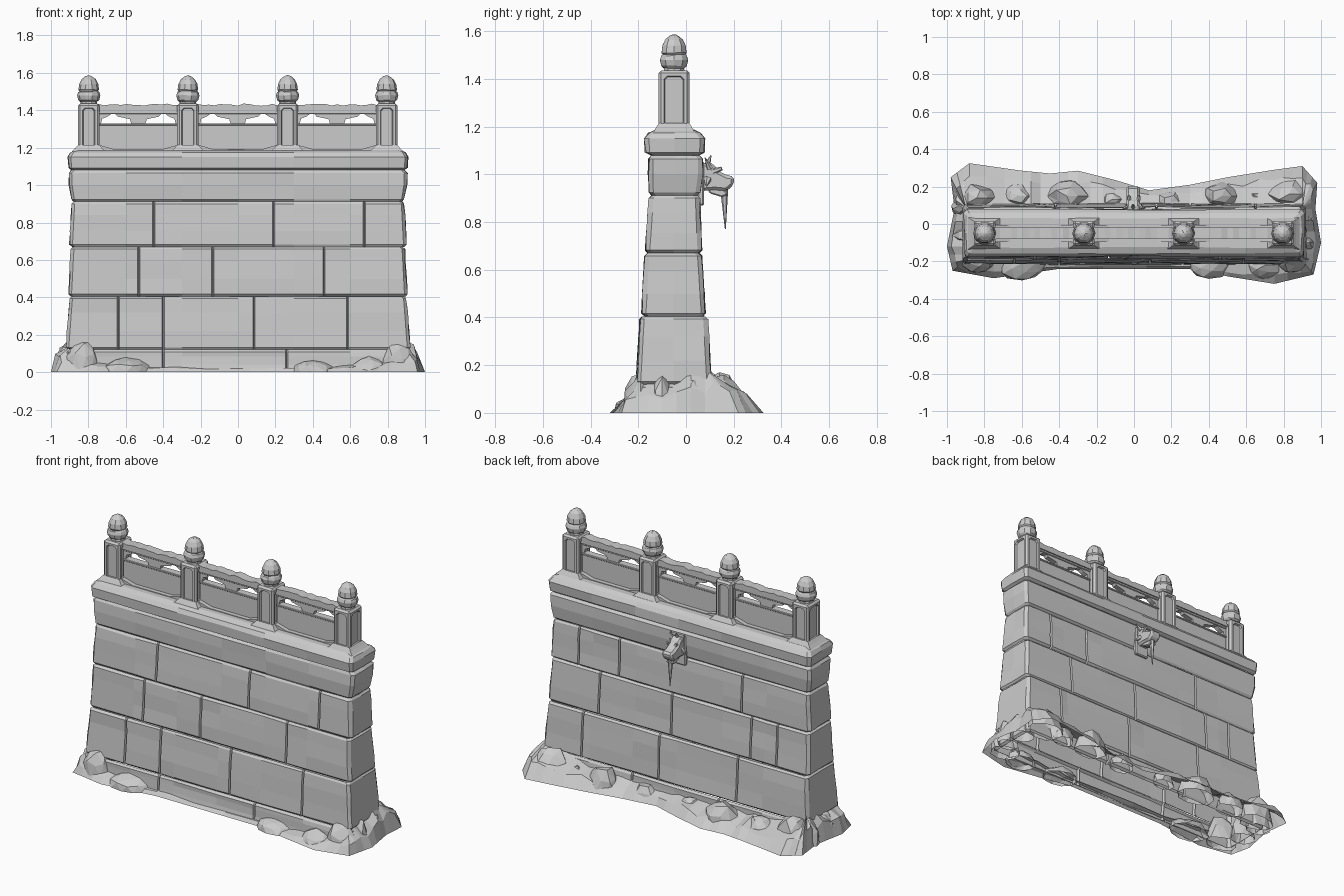
import bpy, bmesh, random
from math import cos, sin, pi
from mathutils import Vector, Matrix

random.seed(7)
if "Cube" in bpy.data.objects:
    bpy.data.objects.remove(bpy.data.objects["Cube"])

stone = bpy.data.materials.new("weathered grey stone")
stone.use_nodes = True
GREY = (0.6, 0.6, 0.6, 1)
stone.diffuse_color = GREY
stone.node_tree.nodes["Principled BSDF"].inputs["Base Color"].default_value = GREY

RAIL_Y = -0.05
POSTS = (-0.798, -0.268, 0.265, 0.795)


def wob(a):
    return random.uniform(-a, a)


def finish(name, bm, recalc=True):
    if recalc:
        bmesh.ops.recalc_face_normals(bm, faces=bm.faces[:])
    mesh = bpy.data.meshes.new(name)
    bm.to_mesh(mesh)
    bm.free()
    mesh.materials.append(stone)
    ob = bpy.data.objects.new(name, mesh)
    bpy.context.collection.objects.link(ob)
    return ob


def loft(name, rings, cap=False):
    """Skin closed counter-clockwise rings from the bottom up."""
    bm = bmesh.new()
    rows = [[bm.verts.new(p) for p in ring] for ring in rings]
    n = len(rows[0])
    for low, high in zip(rows, rows[1:]):
        for i in range(n):
            j = (i + 1) % n
            bm.faces.new((low[i], low[j], high[j], high[i]))
    if cap:
        bm.faces.new(rows[-1])
    return finish(name, bm, False)


def prism(name, pts, centre, half, axis="y", bevel=0.0):
    """Extrude a flat outline along y (points x,z) or along x (points y,z)."""
    bm = bmesh.new()
    def place(a, b, d):
        return (a, centre + d, b) if axis == "y" else (centre + d, a, b)
    face = bm.faces.new([bm.verts.new(place(a, b, -half)) for a, b in pts])
    ext = bmesh.ops.extrude_face_region(bm, geom=[face])
    step = Vector(place(0, 0, 2 * half)) - Vector(place(0, 0, 0))
    bmesh.ops.translate(bm, vec=step, verts=[v for v in ext["geom"] if isinstance(v, bmesh.types.BMVert)])
    if bevel:
        bmesh.ops.bevel(bm, geom=bm.edges[:], offset=bevel, segments=1, affect="EDGES")
    return finish(name, bm)


def block(name, x0, x1, z0, z1, yc, half, bevel=0.006):
    return prism(name, [(x0, z0), (x1, z0), (x1, z1), (x0, z1)], yc, half, "y", bevel)


def spike(name, base, tip, radius, tip_radius=0.002):
    base, tip = Vector(base), Vector(tip)
    d = tip - base
    bm = bmesh.new()
    turn = d.to_track_quat("Z", "Y").to_matrix().to_4x4()
    bmesh.ops.create_cone(bm, cap_ends=True, segments=6, radius1=radius, radius2=tip_radius,
                          depth=d.length, matrix=Matrix.Translation((base + tip) / 2) @ turn)
    return finish(name, bm)


# Masonry: each course is a ring with V-shaped joints cut in front and back
def masonry(name, levels, front=(), back=(), cap=False, rough=0.004):
    grid = [i * 0.3 for i in range(-2, 3)]

    def side(joints):
        plain = [(g, False) for g in grid if all(abs(g - j) > 0.05 for j in joints)]
        return sorted(plain + [(j, True) for j in joints])

    rings = []
    for z, hx, yf, yb in levels:
        ring = []

        def run(joints, y, s):
            pts = [Vector((-hx + 0.015, y + wob(rough), z))]
            for x, cut in side(joints):
                w = wob(rough)
                if cut:
                    pts += [Vector((x + dx, y + w - s * depth, z))
                            for dx, depth in ((-0.006, 0), (0, 0.016), (0.006, 0))]
                else:
                    pts.append(Vector((x, y + w, z)))
            return pts + [Vector((hx - 0.015, y + wob(rough), z))]

        ring += run(front, yf, -1)
        ring += [Vector((hx + wob(rough), y, z)) for y in (yf + 0.018, (yf + yb) / 2, yb - 0.018)]
        ring += reversed(run(back, yb, 1))
        ring += [Vector((-hx + wob(rough), y, z)) for y in (yb - 0.018, (yf + yb) / 2, yf + 0.018)]
        rings.append(ring)
    return loft(name, rings, cap)


def course(name, low, high, front, back):
    """Course with worn top and bottom edges, given (z, half length, front y, back y)."""
    a, b = Vector(low), Vector(high)
    e, pull = 0.012, Vector((0, -0.012, 0.012, -0.012))
    lift = Vector((e, 0, 0, 0))
    masonry(name, [a + pull, a + lift, a.lerp(b, 0.35), a.lerp(b, 0.7), b - lift, b + pull], front, back)


course("footing_course", (0, 0.925, -0.218, 0.115), (0.12, 0.92, -0.212, 0.108), (-0.4, 0.26), (0.3, -0.3))
course("lower_course", (0.12, 0.92, -0.208, 0.105), (0.405, 0.9, -0.193, 0.09),
       (-0.64, -0.4, 0.085, 0.585), (0.65, 0.12, -0.42))
course("middle_course", (0.405, 0.905, -0.186, 0.082), (0.67, 0.892, -0.172, 0.066),
       (-0.53, -0.135, 0.46), (0.55, 0.05, -0.5, -0.68))
course("upper_course", (0.67, 0.9, -0.17, 0.066), (0.912, 0.888, -0.154, 0.057),
       (-0.45, 0.19, 0.675), (0.7, 0.42, -0.43))
masonry("cornice", [(0.912, 0.878, -0.143, 0.045), (0.924, 0.89, -0.155, 0.058), (1.0, 0.902, -0.157, 0.068),
                    (1.065, 0.904, -0.156, 0.068), (1.08, 0.89, -0.144, 0.055)])
masonry("coping", [(1.08, 0.888, -0.146, 0.055), (1.092, 0.905, -0.171, 0.075), (1.15, 0.908, -0.173, 0.077),
                   (1.174, 0.895, -0.156, 0.06), (1.188, 0.865, -0.125, 0.03)], cap=True)


# Balustrade posts with recessed panels and bud finials
def post(x):
    bm = bmesh.new()
    size = Matrix.Diagonal((0.114, 0.13, 0.265, 1))
    bmesh.ops.create_cube(bm, size=1, matrix=Matrix.Translation((x, RAIL_Y, 1.3035)) @ size)
    bmesh.ops.bevel(bm, geom=bm.edges[:], offset=0.011, segments=1, affect="EDGES")
    sides = [f for f in bm.faces if abs(f.normal.z) < 0.1 and f.calc_area() > 0.012]
    bmesh.ops.inset_individual(bm, faces=sides, thickness=0.017)
    corners = list({v for f in sides for v in f.verts})
    bmesh.ops.bevel(bm, geom=corners, offset=0.014, segments=1, affect="VERTICES")
    panels = [f for f in bm.faces if len(f.verts) == 8 and abs(f.normal.z) < 0.1]
    bmesh.ops.inset_individual(bm, faces=panels, thickness=0.005, depth=-0.012)
    finish("balustrade_post", bm, False)

    foot = []
    for z, a, b in ((1.18, 0.09, 0.085), (1.197, 0.072, 0.075), (1.215, 0.056, 0.064)):
        foot.append([(x + sx * a, RAIL_Y + sy * b, z) for sx, sy in ((-1, -1), (1, -1), (1, 1), (-1, 1))])
    loft("post_foot", foot, True)

    profile = ((1.43, 0.046), (1.445, 0.044), (1.455, 0.056), (1.48, 0.062), (1.497, 0.056), (1.502, 0.049),
               (1.51, 0.055), (1.54, 0.051), (1.565, 0.038), (1.58, 0.02), (1.586, 0.006))
    loft("post_finial", [[(x + r * cos(k * pi / 5), RAIL_Y + r * sin(k * pi / 5), z + wob(0.002))
                          for k in range(10)] for z, r in profile], True)


for px in POSTS:
    post(px)

# Rails, panels and cloud brackets between the posts
for left, right in zip(POSTS, POSTS[1:]):
    x0, x1 = left + 0.05, right - 0.05
    mid = (x0 + x1) / 2
    block("balustrade_panel", x0, x1, 1.17, 1.328, RAIL_Y, 0.018, 0.004)
    block("panel_ledge", x0, x1, 1.318, 1.33, RAIL_Y, 0.024, 0.003)
    curb = [(x0, 1.17), (x1, 1.17), (x1, 1.215), (x1 - 0.03, 1.208), (x1 - 0.085, 1.192),
            (x0 + 0.085, 1.192), (x0 + 0.03, 1.208), (x0, 1.215)]
    prism("panel_curb", curb, RAIL_Y, 0.045)
    worn = [(x1 + (x0 - x1) * i / 14, 1.43 + wob(0.006)) for i in range(15)]
    prism("top_rail", [(x0, 1.392), (x1, 1.392)] + worn, RAIL_Y, 0.03, "y")
    block("rail_moulding", x0, x1, 1.38, 1.396, RAIL_Y, 0.022, 0.003)
    half = [(0.125, 1.384), (0.11, 1.366), (0.07, 1.358), (0.045, 1.352), (0.038, 1.328)]
    cloud = [(mid + a, z) for a, z in half] + [(mid - a, z) for a, z in reversed(half)]
    prism("cloud_bracket", cloud, RAIL_Y, 0.016)
    for x, s in ((x0, 1), (x1, -1)):
        prism("corner_bracket", [(x, 1.384), (x + s * 0.075, 1.384), (x + s * 0.05, 1.366),
                                 (x + s * 0.022, 1.355), (x + s * 0.014, 1.325), (x, 1.325)], RAIL_Y, 0.016)

# Beast-head water spout on the back
block("spout_plate", -0.048, 0.048, 0.87, 1.055, 0.062, 0.014)
head = [(0.06, 0.93), (0.06, 1.035), (0.085, 1.055), (0.115, 1.045), (0.135, 1.015), (0.175, 0.995),
        (0.203, 0.992), (0.2, 0.955), (0.17, 0.93), (0.12, 0.935)]
prism("spout_head", head, -0.005, 0.036, "x", 0.012)
prism("spout_jaw", [(0.09, 0.94), (0.16, 0.94), (0.175, 0.915), (0.15, 0.905), (0.1, 0.92)], -0.005, 0.022, "x", 0.005)
spike("spout_crest", (-0.005, 0.085, 1.03), (-0.005, 0.105, 1.08), 0.016)
spike("spout_icicle", (-0.005, 0.16, 0.94), (-0.005, 0.165, 0.77), 0.017)
for s in (-1, 1):
    spike("spout_horn", (s * 0.028, 0.1, 1.025), (s * 0.05, 0.08, 1.07), 0.014)
    spike("spout_ear", (s * 0.03, 0.09, 0.98), (s * 0.06, 0.085, 0.95), 0.018)
    spike("spout_brow", (s * 0.02, 0.11, 1.01), (s * 0.028, 0.15, 1.025), 0.014, 0.008)

# Rubble skirt around the foot of the wall, open underneath
outline = [(-0.97, -0.25), (-0.75, -0.29), (-0.4, -0.24), (0.3, -0.24), (0.5, -0.28), (0.75, -0.32),
           (0.96, -0.27), (1.0, -0.1), (0.97, 0.08), (0.98, 0.22), (0.9, 0.31), (0.75, 0.29), (0.5, 0.25),
           (0.3, 0.21), (0.08, 0.18), (-0.1, 0.235), (-0.3, 0.285), (-0.45, 0.27), (-0.6, 0.285),
           (-0.88, 0.325), (-0.98, 0.25), (-0.96, 0.08), (-1.0, -0.12)]
edge, slope, inner = [], [], []
for p, q in zip(outline, outline[1:] + outline[:1]):
    for k in range(3):
        o = Vector((*p, 0)).lerp(Vector((*q, 0)), k / 3)
        rise = 0.03 + 0.1 * abs(o.x) ** 4 + (0.05 if o.y > 0 else 0)
        wall = Vector((max(-0.9, min(0.9, o.x)), max(-0.195, min(0.09, o.y)), rise + wob(0.012)))
        between = o.lerp(wall, 0.3 + wob(0.1))
        between.z = rise * (0.6 + wob(0.2))
        edge.append(o)
        slope.append(between)
        inner.append(wall)
loft("rubble_skirt", [edge, slope, inner])


# Boulders heaped at the corners and along the back
def boulder(x, y, r, top):
    bm = bmesh.new()
    bmesh.ops.create_icosphere(bm, subdivisions=2, radius=1)
    for v in bm.verts:
        v.co *= 1 + wob(0.1)
        v.co = Vector((x + v.co.x * r, y + v.co.y * r * 0.75, v.co.z * top))
    bmesh.ops.bisect_plane(bm, geom=bm.verts[:] + bm.edges[:] + bm.faces[:], plane_co=(0, 0, 0),
                           plane_no=(0, 0, 1), clear_inner=True)
    finish("boulder", bm, False)


for spot in ((-0.84, -0.19, 0.1, 0.18), (-0.9, -0.06, 0.08, 0.15), (-0.9, 0.08, 0.08, 0.16), (-0.84, 0.14, 0.11, 0.18),
             (-0.62, 0.15, 0.09, 0.11), (-0.36, 0.15, 0.12, 0.14), (-0.12, 0.13, 0.07, 0.09), (0.2, 0.12, 0.08, 0.09),
             (0.47, 0.15, 0.1, 0.14), (0.67, 0.14, 0.07, 0.1), (0.83, 0.16, 0.12, 0.17), (0.9, 0.03, 0.08, 0.15),
             (0.9, -0.1, 0.07, 0.16), (0.85, -0.19, 0.1, 0.16), (0.7, -0.22, 0.1, 0.08), (0.4, -0.21, 0.11, 0.065),
             (-0.6, -0.21, 0.13, 0.075)):
    boulder(*spot)
